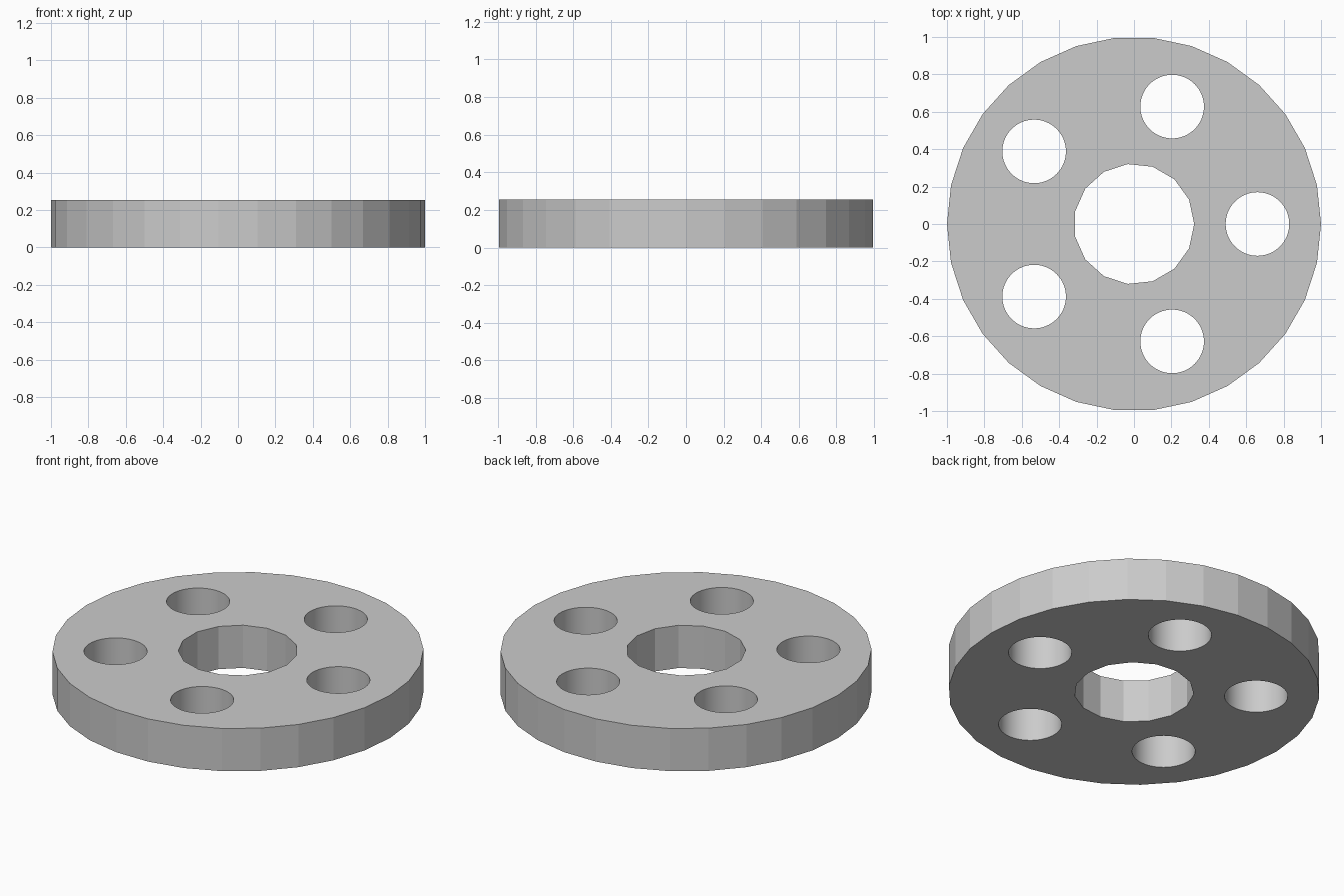
import bpy
import bmesh
from math import cos, sin, pi, radians

cube = bpy.data.objects.get("Cube")
if cube:
    bpy.data.objects.remove(cube, do_unlink=True)

THICKNESS = 0.254
HOLE_COUNT = 5
HOLE_ORBIT = 0.66


def add_ring(bm, radius, sides, cx=0.0, cy=0.0):
    """Add a closed loop of edges and return them."""
    verts = [bm.verts.new((cx + radius * cos(2 * pi * i / sides),
                           cy + radius * sin(2 * pi * i / sides), 0))
             for i in range(sides)]
    return [bm.edges.new((verts[i - 1], verts[i])) for i in range(sides)]


# Flat outline: faceted rim, faceted centre bore, round bolt holes
bm = bmesh.new()
edges = add_ring(bm, 1.0, 30) + add_ring(bm, 0.322, 15)
for i in range(HOLE_COUNT):
    a = 2 * pi * i / HOLE_COUNT
    edges += add_ring(bm, 0.17, 64, HOLE_ORBIT * cos(a), HOLE_ORBIT * sin(a))
bmesh.ops.triangle_fill(bm, edges=edges, use_beauty=True, normal=(0, 0, 1))

# Extrude the outline into a solid disc
result = bmesh.ops.extrude_face_region(bm, geom=bm.faces[:], use_keep_orig=True)
top = [g for g in result["geom"] if isinstance(g, bmesh.types.BMVert)]
bmesh.ops.translate(bm, verts=top, vec=(0, 0, THICKNESS))
bmesh.ops.recalc_face_normals(bm, faces=bm.faces[:])
mesh = bpy.data.meshes.new("flange_disc")
bm.to_mesh(mesh)
bm.free()
disc = bpy.data.objects.new("flange_disc", mesh)
bpy.context.collection.objects.link(disc)

# Single grey material
grey = bpy.data.materials.new("light_grey")
grey.use_nodes = True
colour = (0.6, 0.6, 0.6, 1)
grey.diffuse_color = colour
grey.node_tree.nodes["Principled BSDF"].inputs["Base Color"].default_value = colour
mesh.materials.append(grey)

# Smooth the bolt holes, keep rim and bore facets sharp
bpy.ops.object.select_all(action="DESELECT")
disc.select_set(True)
bpy.context.view_layer.objects.active = disc
bpy.ops.object.shade_smooth_by_angle(angle=radians(9))
